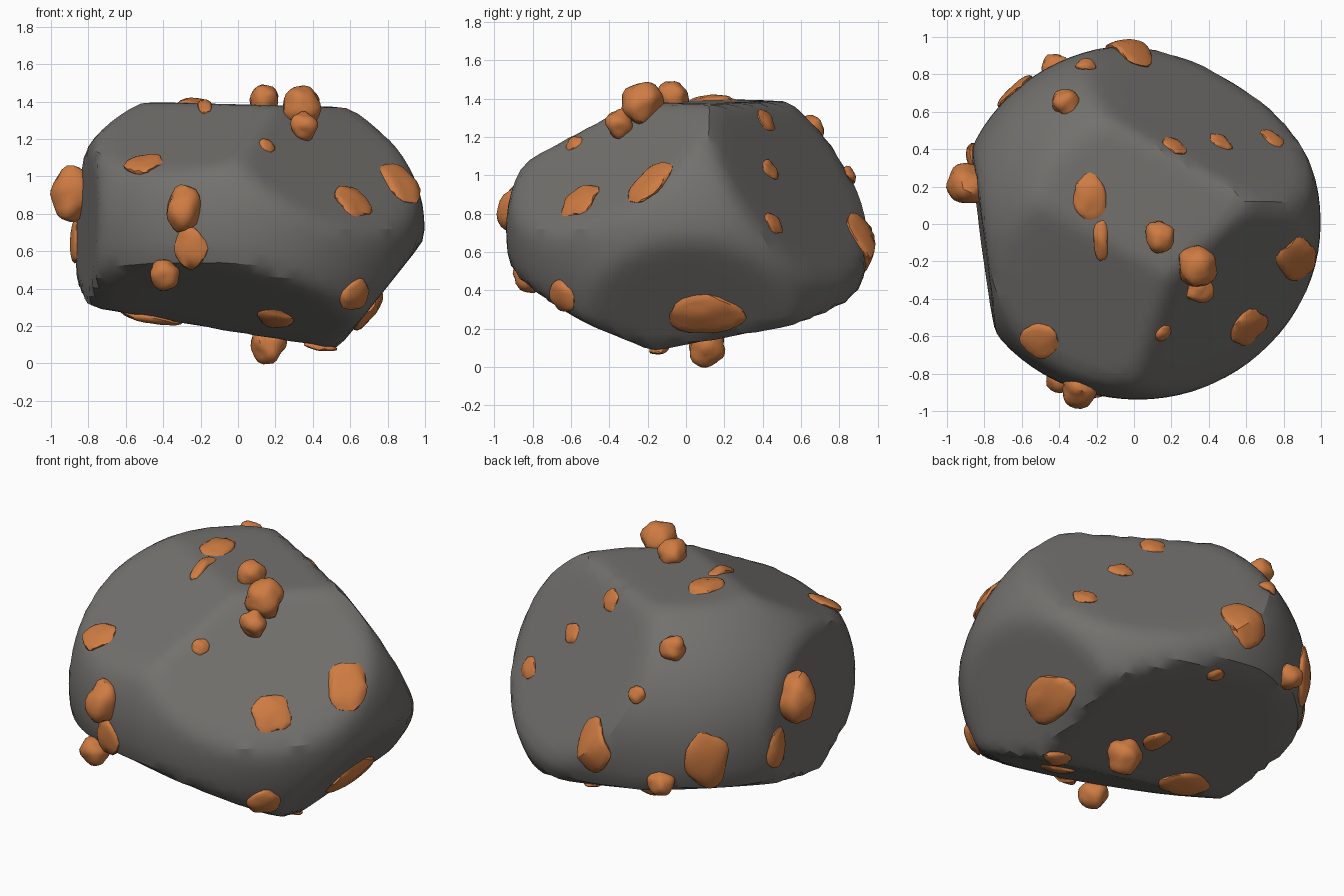
import bpy, bmesh
from mathutils import Vector, Matrix, noise

if "Cube" in bpy.data.objects:
    bpy.data.objects.remove(bpy.data.objects["Cube"])

CENTRE = Vector((0.02, 0.01, 0.72))
UPPER = Vector((0.98, 0.95, 0.82))
LOWER = Vector((0.98, 0.95, 0.97))      # the belly is fuller below the middle

# Flat facets chipped off the boulder: normal, distance from the origin
FACETS = [
    ((0.025, 0, 1), 1.385),             # top
    ((0.49, -0.535, 0.685), 1.19),      # front right, upper
    ((0.435, 0.76, 0.48), 1.03),        # back right, upper
    ((0.78, 0, -0.62), 0.37),           # right, lower
    ((-0.15, -0.42, -0.89), -0.07),     # front, lower
    ((-0.16, 0.2, -0.967), -0.19),      # underside
    ((-0.99, -0.13, 0.03), 0.835),      # left
    ((-0.2, -0.41, 0.89), 1.305),       # front left, upper
]
PLANES = [(Vector(n).normalized(), d) for n, d in FACETS]


def surface(direction):
    """Point and normal of the boulder surface along a direction from its centre."""
    u = direction.normalized()
    radii = UPPER if u.z > 0 else LOWER
    scaled = Vector([c / r for c, r in zip(u, radii)])
    reach = 1 / scaled.length
    normal = Vector([c / r for c, r in zip(scaled, radii)]).normalized()
    for n, d in PLANES:
        slope = n.dot(u)
        if slope > 1e-4:
            t = (d - n.dot(CENTRE)) / slope
            if t < reach:
                reach, normal = t, n
    return CENTRE + u * reach, normal


def material(name, colour):
    m = bpy.data.materials.new(name)
    m.diffuse_color = (*colour, 1)
    m.use_nodes = True
    m.node_tree.nodes["Principled BSDF"].inputs["Base Color"].default_value = m.diffuse_color
    return m


def finish(bm, name, mat, angle):
    mesh = bpy.data.meshes.new(name)
    bm.to_mesh(mesh)
    bm.free()
    ob = bpy.data.objects.new(name, mesh)
    bpy.context.collection.objects.link(ob)
    mesh.materials.append(mat)
    bpy.ops.object.select_all(action='DESELECT')
    ob.select_set(True)
    bpy.context.view_layer.objects.active = ob
    bpy.ops.object.shade_smooth_by_angle(angle=angle)


stone = material("stone", (0.17, 0.165, 0.155))
copper = material("ore", (0.62, 0.2, 0.055))

# Boulder: ellipsoid pressed flat against the facets, edges slightly worn
bm = bmesh.new()
bmesh.ops.create_icosphere(bm, subdivisions=5, radius=1)
for v in bm.verts:
    v.co = surface(v.co)[0]
bmesh.ops.smooth_vert(bm, verts=bm.verts, factor=0.4,
                      use_axis_x=True, use_axis_y=True, use_axis_z=True)
finish(bm, "boulder", stone, 0.5)


def ore(name, pos, size, vein):
    """Lump aligned to the boulder: size = across, up, outward. Veins hug the stone."""
    pos = Vector(pos)
    point, n = surface(pos - CENTRE)
    if vein:
        pos = point
    up = Vector((0, 1, 0)) if abs(n.z) > 0.85 else Vector((0, 0, 1))
    right = up.cross(n).normalized()
    frame = Matrix((right, n.cross(right), n)).transposed()
    bm = bmesh.new()
    bmesh.ops.create_icosphere(bm, subdivisions=3, radius=1)
    for v in bm.verts:
        bump = 1 + 0.25 * noise.noise(v.co * 1.3 + pos * 9)
        local = Vector([c * s * bump for c, s in zip(v.co, size)])
        if vein:
            flat = pos + frame @ Vector((local.x, local.y, 0))
            base, out = surface(flat - CENTRE)
            v.co = base + out * local.z
        else:
            v.co = pos + frame @ local
    finish(bm, name, copper, 0.6)


# Round nuggets standing proud of the stone: position, radius
for x, y, z, r in [
    (-0.89, 0.21, 0.90, 0.115), (-0.29, -0.88, 0.82, 0.1),
    (-0.39, -0.82, 0.47, 0.085), (0.35, -0.35, 1.27, 0.075),
    (0.34, -0.23, 1.38, 0.11), (0.14, -0.07, 1.41, 0.085),
    (0.16, 0.11, 0.10, 0.1), (-0.37, 0.65, 1.24, 0.075),
    (-0.42, 0.84, 0.50, 0.075),
]:
    # the ones on the sides are a little taller than wide
    tall = 1.25 if 0.8 < z < 1 else 1
    ore("ore_nugget", (x, y, z), (r * 0.95, r * tall, r * 0.95), False)

# Flat veins barely breaking the surface, grouped by height-to-width ratio
VEINS = {
    0.6: [(0.68, 0.11, 0.28, 0.2), (-0.48, -0.12, 0.24, 0.16),
          (0.43, -0.14, 0.10, 0.09)],
    1.0: [(-0.51, -0.63, 1.07, 0.1), (0.16, -0.6, 1.18, 0.045),
          (0.63, -0.57, 0.87, 0.11), (0.6, -0.62, 0.38, 0.09),
          (0.2, -0.42, 0.24, 0.1), (0.08, 0.83, 0.33, 0.05),
          (-0.25, 0.81, 0.99, 0.05), (-0.02, 0.2, 0.16, 0.08)],
    1.3: [(-0.24, -0.85, 0.62, 0.09), (-0.23, 0.15, 1.38, 0.09),
          (0.88, -0.19, 0.96, 0.11), (-0.02, 0.92, 0.65, 0.12),
          (-0.64, 0.71, 0.64, 0.13), (-0.87, 0.36, 0.65, 0.09)],
    3.0: [(-0.18, -0.1, 1.38, 0.04)],
}
for ratio, spots in VEINS.items():
    for x, y, z, r in spots:
        ore("ore_vein", (x, y, z), (r, r * ratio, 0.016 + r * 0.12), True)

# Row of three small chips running down the back right facet
for i in range(3):
    x = 0.23 + 0.25 * i
    ore("ore_chip", (x, 0.45, 1.6 - 1.17 * x), (0.07, 0.06, 0.02), True)
